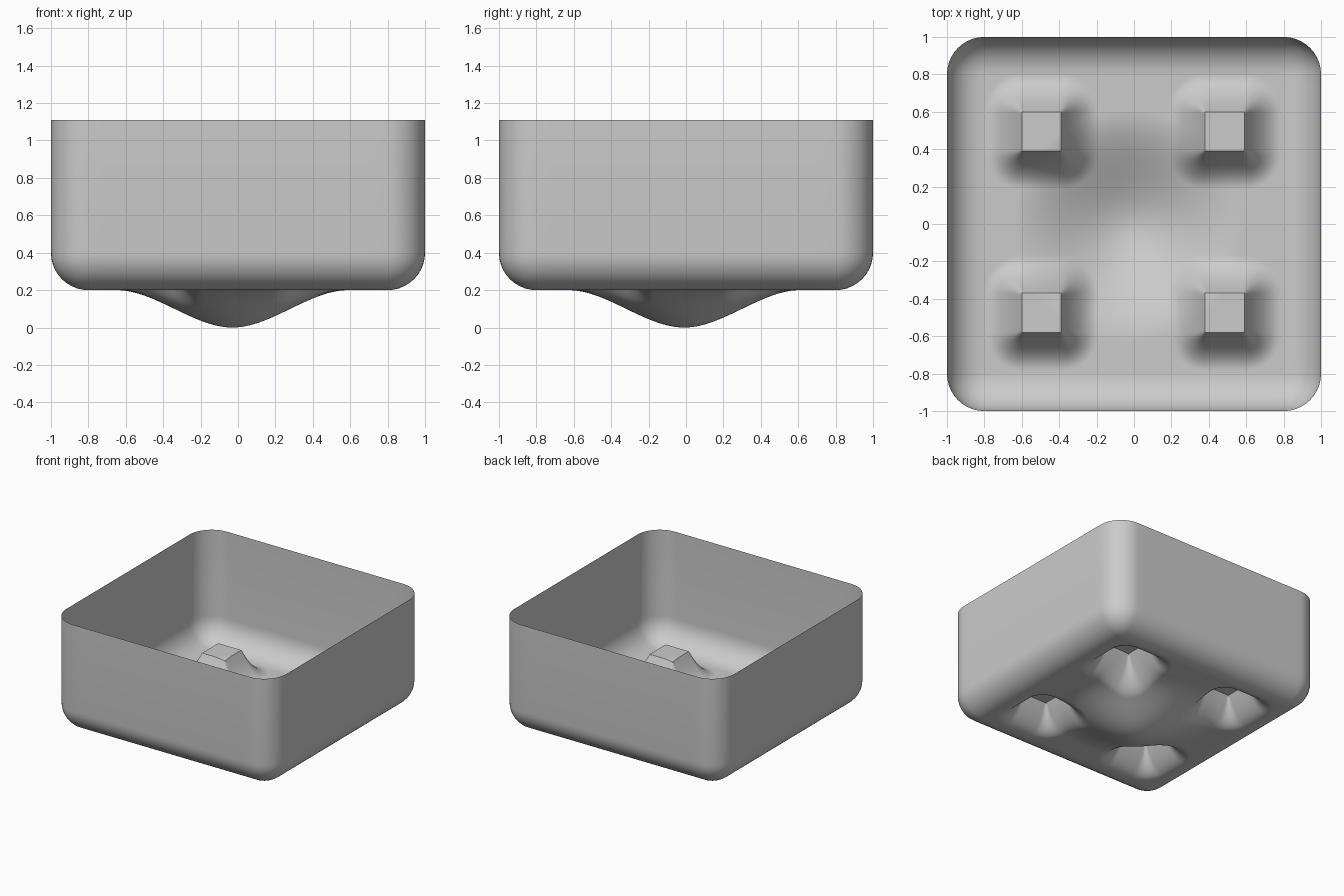
import bpy, bmesh
from math import sin, cos, pi, hypot

if "Cube" in bpy.data.objects:
    bpy.data.objects.remove(bpy.data.objects["Cube"])

FLOOR, RIM, R, HALF = 0.2, 1.11, 0.2, 0.8
N = 160                     # floor divisions per side
ARC = 10                    # steps per rounded corner
BUMPS = [(x, y) for x in (-0.495, 0.485) for y in (0.495, -0.475)]


def floor_height(x, y):
    # central smooth drain dip
    t = max(0.0, 1 - hypot(x + 0.03, y + 0.01) / 0.62)
    z = FLOOR - 0.2 * t * t * (3 - 2 * t)
    # square pads with a sharply curved skirt
    for bx, by in BUMPS:
        d = hypot(max(abs(x - bx) - 0.105, 0), max(abs(y - by) - 0.105, 0))
        z += 0.2 * max(0.0, 1 - d / 0.2) ** 2
    return z


def ring_points(offset, z):
    # rounded square: four straight sides and four corner arcs
    pts = []
    for k in range(4):
        c, s = (1, 0, -1, 0)[k], (0, 1, 0, -1)[k]
        side = [(-HALF + 2 * HALF * i / 20, -HALF - offset) for i in range(20)]
        arc = [(HALF + offset * sin(pi / 2 * i / ARC),
                -HALF - offset * cos(pi / 2 * i / ARC)) for i in range(ARC)]
        # end of the arc is the start of the next side
        pts += [(x * c - y * s, x * s + y * c, z) for x, y in side + arc]
    # each side also needs its far end, which is the first arc point
    return pts


bm = bmesh.new()

# sculpted floor
bmesh.ops.create_grid(bm, x_segments=N, y_segments=N, size=HALF)
for v in bm.verts:
    v.co.z = floor_height(v.co.x, v.co.y)

# floor fillet and upright walls, lofted ring by ring
levels = [(R * sin(pi / 2 * i / ARC), FLOOR + R * (1 - cos(pi / 2 * i / ARC)))
          for i in range(ARC + 1)] + [(R, RIM)]
rings = [[bm.verts.new(p) for p in ring_points(o, z)] for o, z in levels]
for a, b in zip(rings, rings[1:]):
    n = len(a)
    for i in range(n):
        j = (i + 1) % n
        bm.faces.new((a[i], a[j], b[j], b[i]))
bmesh.ops.remove_doubles(bm, verts=bm.verts, dist=0.0005)
bmesh.ops.recalc_face_normals(bm, faces=bm.faces)

mesh = bpy.data.meshes.new("basin")
bm.to_mesh(mesh)
bm.free()
basin = bpy.data.objects.new("basin", mesh)
bpy.context.collection.objects.link(basin)
bpy.context.view_layer.objects.active = basin
basin.select_set(True)
bpy.ops.object.shade_smooth_by_angle(angle=0.6)
